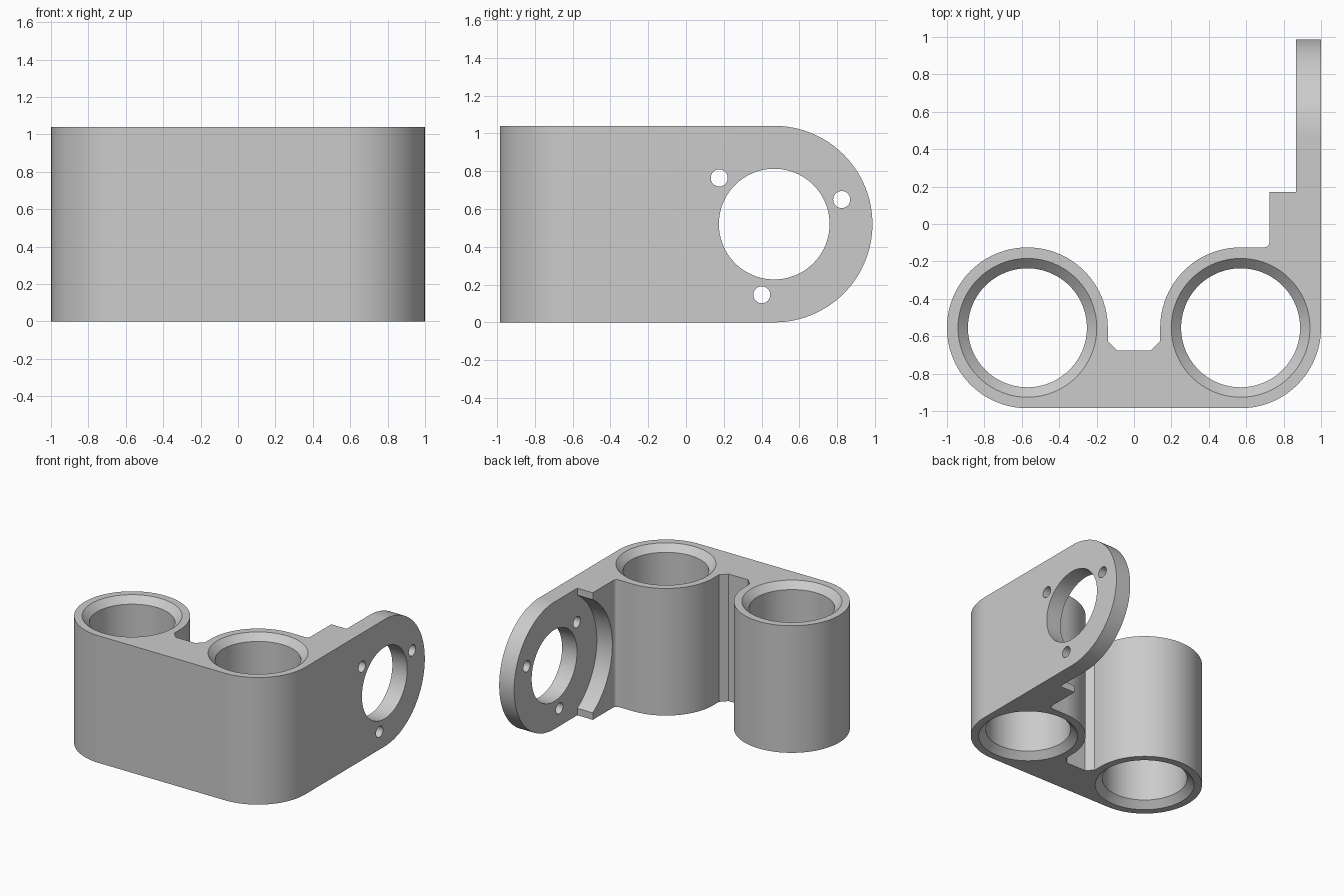
import bpy
import bmesh
from math import cos, sin, radians
from mathutils import Matrix

cube = bpy.data.objects.get("Cube")
if cube:
    bpy.data.objects.remove(cube, do_unlink=True)

HEIGHT = 1.04
TUBE_X, TUBE_Y, TUBE_R = 0.57, -0.555, 0.43
BORE_R, CHAMFER = 0.318, 0.053
EAR_Y, EAR_Z = 0.467, HEIGHT / 2
EAR_R = HEIGHT / 2
PLATE_X = 0.865

grey = bpy.data.materials.new("plain grey")
grey.use_nodes = True
colour = (0.6, 0.6, 0.6, 1)
grey.diffuse_color = colour
grey.node_tree.nodes["Principled BSDF"].inputs["Base Color"].default_value = colour


def arc(cx, cy, r, start, end, steps):
    angles = [radians(start + (end - start) * i / steps) for i in range(steps + 1)]
    return [(cx + r * cos(a), cy + r * sin(a)) for a in angles]


def finish(name, bm):
    bmesh.ops.recalc_face_normals(bm, faces=bm.faces)
    mesh = bpy.data.meshes.new(name)
    bm.to_mesh(mesh)
    bm.free()
    obj = bpy.data.objects.new(name, mesh)
    bpy.context.collection.objects.link(obj)
    mesh.materials.append(grey)
    return obj


def prism(name, points, low, high, along_x=False):
    """Extrude a closed outline along z, or a (y, z) outline along x."""
    bm = bmesh.new()
    place = (lambda a, b: (low, a, b)) if along_x else (lambda a, b: (a, b, low))
    face = bm.faces.new([bm.verts.new(place(a, b)) for a, b in points])
    grown = bmesh.ops.extrude_face_region(bm, geom=[face])
    depth = high - low
    shift = (depth, 0, 0) if along_x else (0, 0, depth)
    bmesh.ops.translate(bm, vec=shift, verts=[g for g in grown["geom"]
                                             if isinstance(g, bmesh.types.BMVert)])
    return finish(name, bm)


def bore_cutter(name, x):
    """Turned cutter: straight bore with a flared mouth at each end."""
    extra = 0.05
    wide = BORE_R + CHAMFER + extra
    profile = [(wide, -extra), (BORE_R, CHAMFER),
               (BORE_R, HEIGHT - CHAMFER), (wide, HEIGHT + extra)]
    bm = bmesh.new()
    rings = [[bm.verts.new((px, py, z)) for px, py in arc(x, TUBE_Y, r, 0, 360, 96)[:-1]]
             for r, z in profile]
    for lower, upper in zip(rings, rings[1:]):
        for i in range(len(lower)):
            j = (i + 1) % len(lower)
            bm.faces.new((lower[i], lower[j], upper[j], upper[i]))
    bm.faces.new(rings[0])
    bm.faces.new(rings[-1])
    return finish(name, bm)


def hole_cutter(name, y, z, r, low, high, steps):
    return prism(name, arc(y, z, r, 0, 360, steps)[:-1], low, high, True)


# Plan outline: two tubes, the web between them, the step block and the plate
outline = arc(TUBE_X, TUBE_Y, TUBE_R, -90, 0, 24)
outline += [(1, 1.1), (PLATE_X, 1.1), (PLATE_X, 0.17), (0.725, 0.17)]
outline += arc(0.695, -0.095, 0.03, 0, -90, 6)
outline += arc(TUBE_X, TUBE_Y, TUBE_R, 90, 180, 24)
outline += [(0.14, -0.625), (0.088, -0.677), (-0.088, -0.677), (-0.14, -0.625)]
outline += arc(-TUBE_X, TUBE_Y, TUBE_R, 0, 270, 72)
bracket = prism("bracket", outline, 0, HEIGHT)

# Rounded side outline that shapes the free end of the plate
side = [(-1.2, -0.1), (EAR_Y - 0.2, -0.1), (EAR_Y - 0.2, 0)]
side += arc(EAR_Y, EAR_Z, EAR_R, -90, 90, 64)
side += [(EAR_Y - 0.2, HEIGHT), (EAR_Y - 0.2, HEIGHT + 0.1), (-1.2, HEIGHT + 0.1)]
ear_shape = prism("ear_shape", side, -1.2, 1.2, True)

cutters = [(ear_shape, 'INTERSECT')]
for label, x in (("right", -TUBE_X), ("left", TUBE_X)):
    cutters.append((bore_cutter(label + "_bore", x), 'DIFFERENCE'))

# Round clearance in the step block, the large opening and three screw holes
cutters.append((hole_cutter("clearance", EAR_Y, EAR_Z, 0.55, 0.5, PLATE_X, 128), 'DIFFERENCE'))
cutters.append((hole_cutter("opening", EAR_Y, EAR_Z, 0.293, 0.8, 1.1, 96), 'DIFFERENCE'))
for degrees in (20, 140, 260):
    a = radians(degrees)
    cutters.append((hole_cutter("screw_hole", EAR_Y + 0.38 * cos(a), EAR_Z + 0.38 * sin(a),
                                0.045, 0.8, 1.1, 32), 'DIFFERENCE'))

bpy.ops.object.select_all(action='DESELECT')
bracket.select_set(True)
bpy.context.view_layer.objects.active = bracket
for cutter, operation in cutters:
    cut = bracket.modifiers.new(cutter.name, 'BOOLEAN')
    cut.operation = operation
    cut.solver = 'EXACT'
    cut.object = cutter
    bpy.ops.object.modifier_apply(modifier=cut.name)
    bpy.data.objects.remove(cutter, do_unlink=True)

bpy.ops.object.shade_smooth_by_angle(angle=radians(25))
